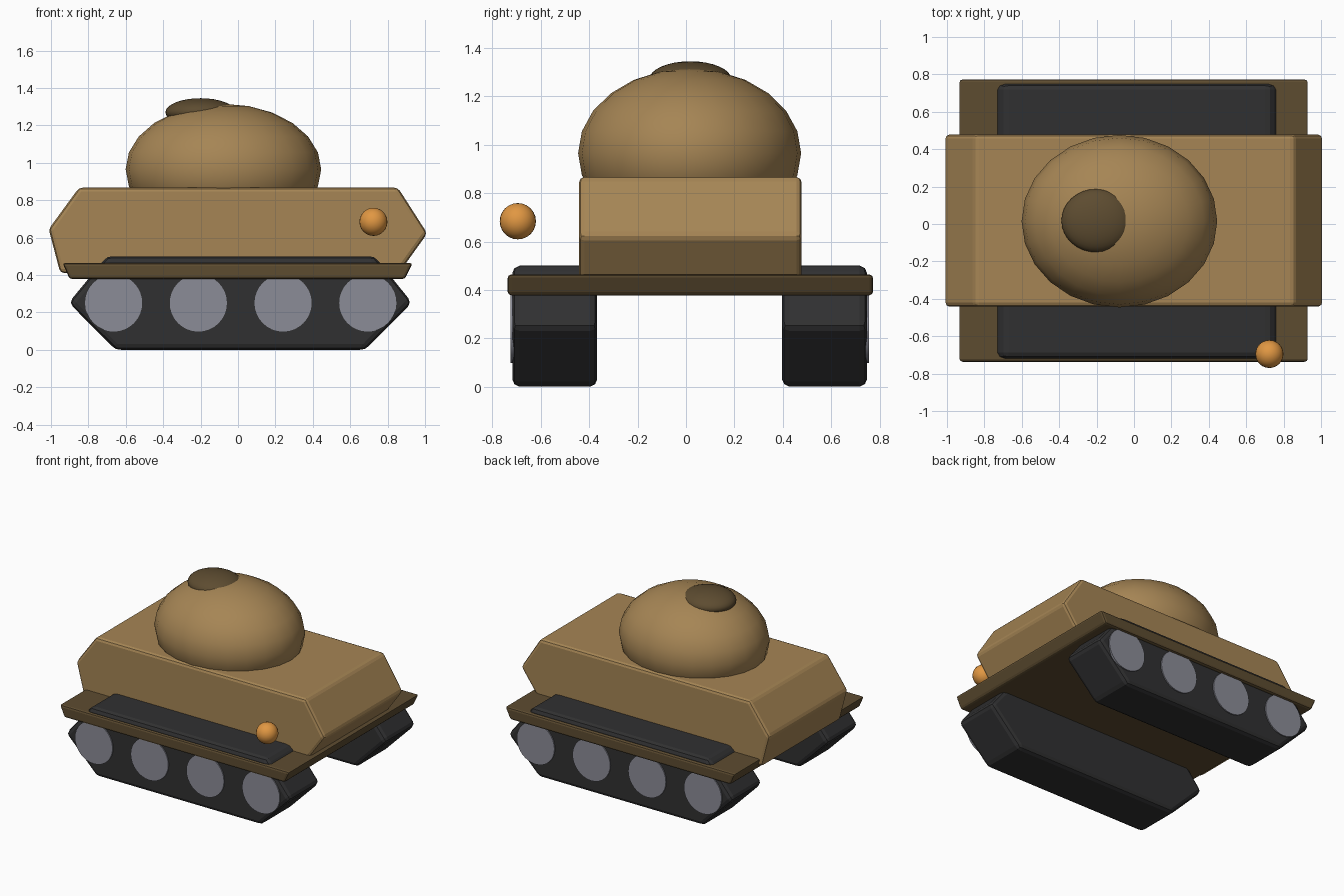
import bpy, bmesh, math
from mathutils import Matrix

if "Cube" in bpy.data.objects:
    bpy.data.objects.remove(bpy.data.objects["Cube"])

MID_Y = 0.015  # the body sits slightly behind the origin


def material(name, rgb):
    m = bpy.data.materials.new(name)
    m.diffuse_color = (*rgb, 1)
    m.use_nodes = True
    m.node_tree.nodes["Principled BSDF"].inputs["Base Color"].default_value = m.diffuse_color
    return m


TAN = material("sand tan", (0.38, 0.235, 0.09))
BROWN = material("dark brown", (0.11, 0.072, 0.03))
BLACK = material("track black", (0.03, 0.03, 0.031))
GREY = material("wheel grey", (0.26, 0.265, 0.31))
ORANGE = material("lamp orange", (0.75, 0.31, 0.055))


def add_object(name, bm, mat):
    bmesh.ops.recalc_face_normals(bm, faces=bm.faces)
    me = bpy.data.meshes.new(name)
    bm.to_mesh(me)
    bm.free()
    me.materials.append(mat)
    ob = bpy.data.objects.new(name, me)
    bpy.context.collection.objects.link(ob)
    return ob


def smooth(ob, angle):
    bpy.ops.object.select_all(action='DESELECT')
    ob.select_set(True)
    bpy.context.view_layer.objects.active = ob
    bpy.ops.object.shade_smooth_by_angle(angle=math.radians(angle))


def slab(name, profile, y0, y1, mat, bevel):
    """Side profile in x, z pulled along y, with softened edges."""
    bm = bmesh.new()
    face = bm.faces.new([bm.verts.new((x, y0, z)) for x, z in profile])
    ext = bmesh.ops.extrude_face_region(bm, geom=[face])
    verts = [v for v in ext["geom"] if isinstance(v, bmesh.types.BMVert)]
    bmesh.ops.translate(bm, vec=(0, y1 - y0, 0), verts=verts)
    ob = add_object(name, bm, mat)
    mod = ob.modifiers.new("soft edges", 'BEVEL')
    mod.width = bevel
    mod.segments = 2
    mod.limit_method = 'ANGLE'
    mod.angle_limit = math.radians(20)
    return ob


def ellipsoid(name, centre, radii, mat, segs=24, rings=12):
    bm = bmesh.new()
    bmesh.ops.create_uvsphere(
        bm, u_segments=segs, v_segments=rings, radius=1,
        matrix=Matrix.Translation(centre) @ Matrix.Diagonal((*radii, 1)))
    ob = add_object(name, bm, mat)
    smooth(ob, 60)
    return ob


# Hull with wedge-shaped ends
slab("hull", [(-0.95, 0.41), (-1.012, 0.645), (-0.85, 0.867), (0.855, 0.867),
              (1.012, 0.622), (0.86, 0.41)], -0.442, 0.478, TAN, 0.022)

# Flat mudguard plate
slab("mudguard", [(-0.9, 0.378), (-0.938, 0.464), (0.934, 0.464), (0.892, 0.378)],
     -0.737, 0.773, BROWN, 0.015)

# Tracks, each with four road wheels on its outer side
for side, label in ((-1, "front"), (1, "back")):
    inner, outer = MID_Y + side * 0.382, MID_Y + side * 0.733
    slab(label + "_track", [(-0.655, 0), (-0.905, 0.252), (-0.70, 0.5),
                            (0.73, 0.5), (0.93, 0.252), (0.68, 0)],
         min(inner, outer), max(inner, outer), BLACK, 0.03)
    for i in range(4):
        bm = bmesh.new()
        bmesh.ops.create_cone(
            bm, cap_ends=True, segments=32, radius1=0.153, radius2=0.153, depth=0.1,
            matrix=Matrix.Translation((-0.665 + i * 0.453, outer - side * 0.042, 0.25))
            @ Matrix.Rotation(math.pi / 2, 4, 'X'))
        smooth(add_object(f"{label}_wheel_{i + 1}", bm, GREY), 40)

# Domed turret, hatch and side lamp
ellipsoid("turret", (-0.078, MID_Y, 0.965), (0.523, 0.461, 0.35), TAN)
ellipsoid("hatch", (-0.2, 0.018, 1.27), (0.188, 0.17, 0.075), BROWN, 32, 16)
ellipsoid("lamp", (0.724, -0.695, 0.684), (0.075, 0.075, 0.075), ORANGE)
